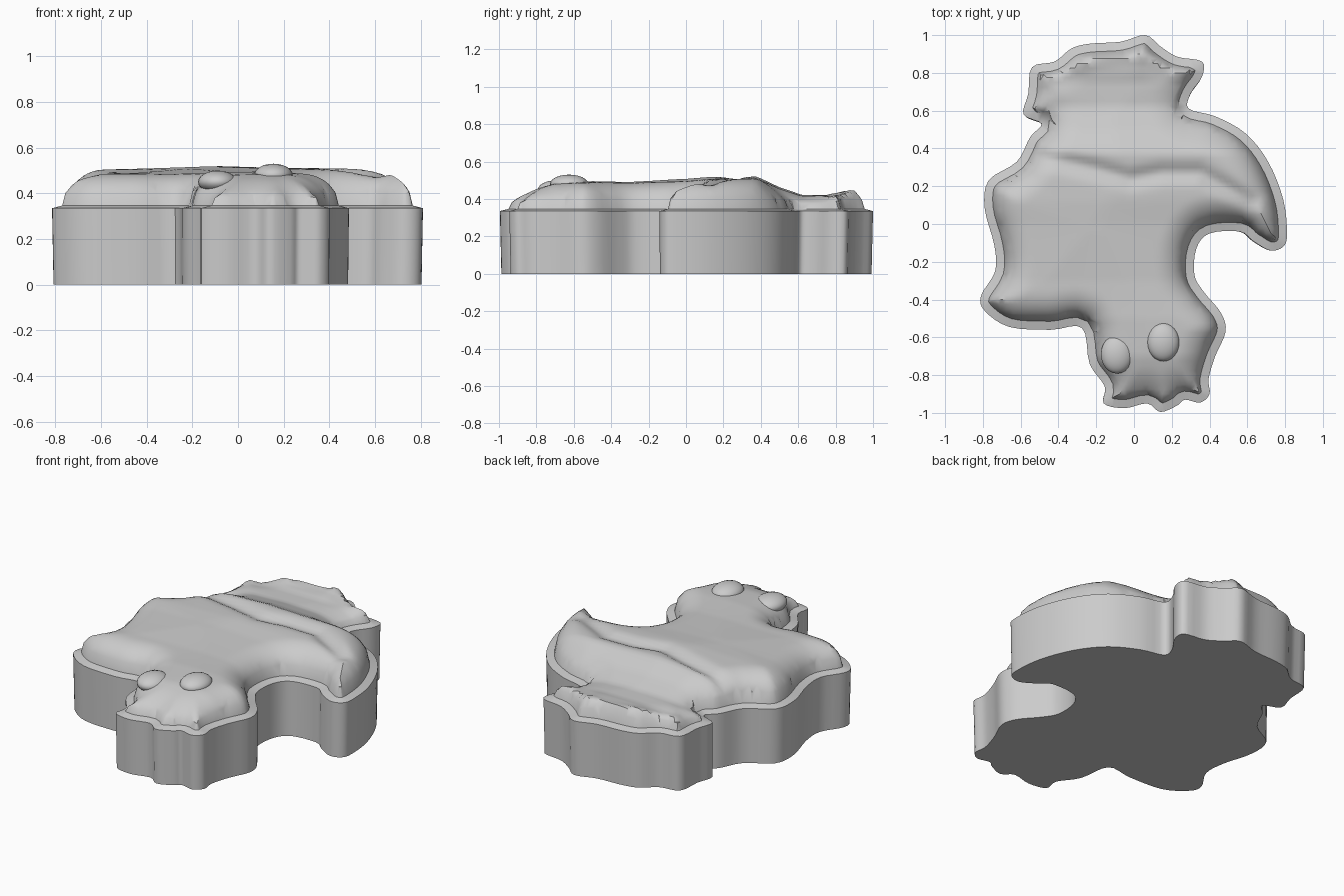
import bpy, bmesh, math
from mathutils import Vector
from mathutils.geometry import delaunay_2d_cdt

if "Cube" in bpy.data.objects:
    bpy.data.objects.remove(bpy.data.objects["Cube"])

# Plan outline of the plaque, clockwise from the crest tip
OUT = [(.06,1),(.14,.94),(.23,.885),(.36,.86),(.36,.78),(.30,.69),(.29,.61),(.43,.57),
       (.59,.48),(.71,.33),(.79,.13),(.81,-.05),(.79,-.12),(.72,-.14),(.63,-.09),
       (.56,-.04),(.40,-.05),(.33,-.13),(.32,-.27),(.37,-.36),(.46,-.47),(.485,-.57),
       (.43,-.70),(.395,-.82),(.40,-.90),(.35,-.945),(.27,-.93),(.23,-.96),(.14,-.995),
       (.07,-.95),(-.05,-.975),(-.16,-.95),(-.155,-.86),(-.235,-.74),(-.275,-.55),
       (-.44,-.56),(-.66,-.545),(-.79,-.46),(-.81,-.38),(-.735,-.25),(-.74,-.11),
       (-.79,.08),(-.77,.23),(-.62,.33),(-.55,.46),(-.49,.53),(-.585,.58),(-.56,.69),
       (-.54,.83),(-.42,.86),(-.33,.93),(-.23,.955),(-.07,.965)]
# Relief height above the rim along y
SPINE = [(-1,.08),(-.87,.085),(-.7,.125),(-.5,.135),(-.3,.13),(0,.14),(.12,.15),
         (.38,.155),(.5,.10),(.62,.06),(.75,.065),(.88,.10),(1.1,.10)]
RIM = .045


def spline(pts, n):
    res = []
    for i in range(len(pts)):
        a, b, c, d = (Vector(pts[(i + k) % len(pts)]) for k in (-1, 0, 1, 2))
        for s in range(n):
            t = s / n
            res.append(.5 * (2*b + (c - a)*t + (2*a - 5*b + 4*c - d)*t*t
                             + (3*b - a - 3*c + d)*t**3))
    return res


def seg_dist(x, y, a, b):
    dx, dy = b[0] - a[0], b[1] - a[1]
    t = ((x - a[0])*dx + (y - a[1])*dy) / (dx*dx + dy*dy)
    t = max(0, min(1, t))
    return math.hypot(x - a[0] - t*dx, y - a[1] - t*dy)


loop = spline(OUT, 4)
N = len(loop)
SEGS = [(tuple(loop[i]), tuple(loop[(i + 1) % N])) for i in range(N)]


def inside_dist(x, y):
    inside, best = False, 9
    for a, b in SEGS:
        best = min(best, seg_dist(x, y, a, b))
        if (a[1] > y) != (b[1] > y) and x < a[0] + (y - a[1])*(b[0] - a[0])/(b[1] - a[1]):
            inside = not inside
    return best if inside else -best


def stroke(x, y, pts, width):
    d = min(seg_dist(x, y, a, b) for a, b in zip(pts, pts[1:]))
    return math.exp(-(d / width)**2)


CREASE = [(-.5,.36),(-.2,.29),(-.02,.24),(.15,.27),(.35,.27),(.62,.12)]
CREST = [(-.49,.78),(-.33,.84),(-.2,.88),(.06,.91),(.2,.83),(.29,.81)]


def height(x, y):
    d = abs(inside_dist(x, y))
    if d <= RIM + .003:
        return .335 + .012 * min(1, d / RIM)
    for (y0, h0), (y1, h1) in zip(SPINE, SPINE[1:]):
        if y0 <= y <= y1:
            h = h0 + (h1 - h0) * (y - y0) / (y1 - y0)
            break
    t = min(1, (d - RIM) / .16)
    dome = math.sqrt(1 - (1 - t)**2)
    z = .347 + h * dome + .02 * min(1, d / .5)
    z -= .03 * dome * stroke(x, y, CREASE, .045)
    z += .025 * stroke(x, y, CREST, .04) * min(1, t * 4)
    return z


# Body: rim rings and a grid, triangulated inside the outline
pts = list(loop)
for off in (RIM, RIM + .014):
    for i in range(N):
        tan = (loop[(i + 1) % N] - loop[i - 1]).normalized()
        p = loop[i] + Vector((tan.y, -tan.x)) * off
        if inside_dist(p.x, p.y) > off - .003:
            pts.append(p)
STEP = .025
for i in range(-33, 34):
    for j in range(-40, 41):
        x, y = (i + .5 * (j % 2)) * STEP, j * STEP
        if inside_dist(x, y) > RIM + .025:
            pts.append(Vector((x, y)))
verts, _, faces, *_ = delaunay_2d_cdt(pts, [], [list(range(N))], 1, 1e-4)

bm = bmesh.new()
bv = [bm.verts.new((v.x, v.y, height(v.x, v.y))) for v in verts]
for f in faces:
    bm.faces.new([bv[i] for i in f])
bmesh.ops.delete(bm, geom=[v for v in bm.verts if not v.link_faces], context='VERTS')

# Side walls and flat underside
border = [e for e in bm.edges if e.is_boundary]
ext = bmesh.ops.extrude_edge_only(bm, edges=border)['geom']
for v in ext:
    if isinstance(v, bmesh.types.BMVert):
        v.co = (v.co.x * .992, v.co.y * .992, 0)
base = [e for e in ext if isinstance(e, bmesh.types.BMEdge) and e.is_boundary]
cap = bmesh.ops.edgeloop_fill(bm, edges=base)['faces']
bmesh.ops.triangulate(bm, faces=cap)
bmesh.ops.recalc_face_normals(bm, faces=bm.faces)


def add_object(name, bm):
    me = bpy.data.meshes.new(name)
    bm.to_mesh(me)
    bm.free()
    ob = bpy.data.objects.new(name, me)
    bpy.context.collection.objects.link(ob)
    bpy.ops.object.select_all(action='DESELECT')
    ob.select_set(True)
    bpy.context.view_layer.objects.active = ob
    bpy.ops.object.shade_smooth_by_angle(angle=math.radians(40))
    return ob


add_object("relief_body", bm)

# Eyes: flattened domes on the head
for name, loc, r in (("eye_left", (-.09, -.69, .45), .085), ("eye_right", (.155, -.625, .48), .085)):
    eb = bmesh.new()
    bmesh.ops.create_uvsphere(eb, u_segments=24, v_segments=12, radius=1)
    eye = add_object(name, eb)
    eye.location = loc
    eye.scale = (r, r * 1.2, .05)
